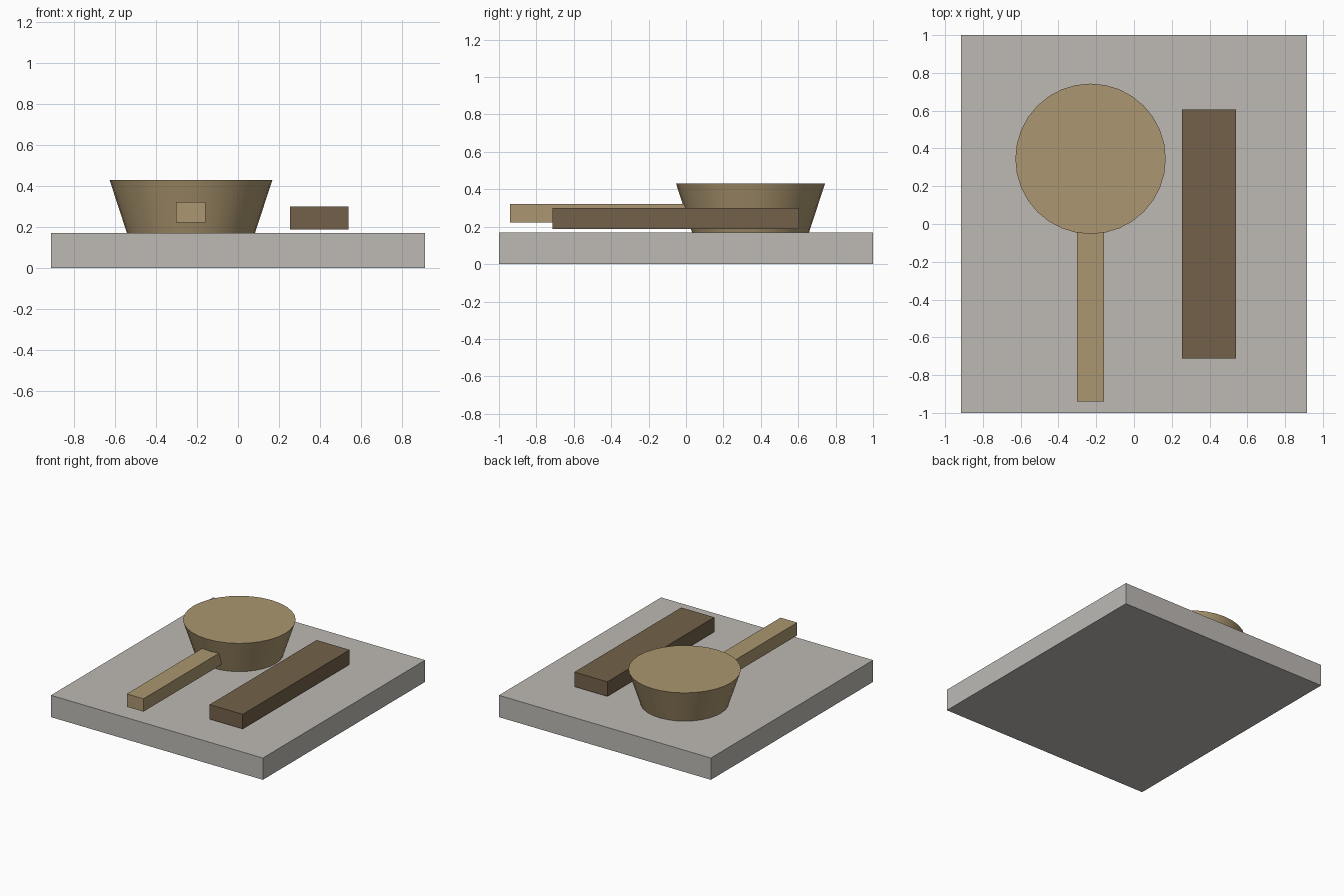
import bpy
import math

cube = bpy.data.objects.get("Cube")
if cube:
    bpy.data.objects.remove(cube, do_unlink=True)


def make_material(name, rgb):
    mat = bpy.data.materials.new(name)
    mat.use_nodes = True
    color = (*rgb, 1.0)
    mat.diffuse_color = color
    bsdf = next(n for n in mat.node_tree.nodes if n.type == "BSDF_PRINCIPLED")
    bsdf.inputs["Base Color"].default_value = color
    return mat


def box(name, low, high, mat):
    center = [(a + b) / 2 for a, b in zip(low, high)]
    bpy.ops.mesh.primitive_cube_add(size=1, location=center)
    obj = bpy.context.object
    obj.name = name
    obj.scale = [b - a for a, b in zip(low, high)]
    bpy.ops.object.transform_apply(location=False, rotation=False, scale=True)
    obj.data.materials.append(mat)
    return obj


stone = make_material("pale stone", (0.51, 0.49, 0.46))
light_wood = make_material("light wood", (0.41, 0.305, 0.16))
dark_wood = make_material("dark wood", (0.17, 0.12, 0.067))

# Base slab
box("base_slab", (-0.915, -1.0, 0.0), (0.915, 1.0, 0.17), stone)

# Tapered round head of the ladle, wider at the top
bottom, top = 0.17, 0.43
bpy.ops.mesh.primitive_cone_add(
    vertices=32, radius1=0.313, radius2=0.398, depth=top - bottom,
    location=(-0.23, 0.345, (bottom + top) / 2))
head = bpy.context.object
head.name = "ladle_head"
head.data.materials.append(light_wood)
bpy.ops.object.shade_smooth_by_angle(angle=math.radians(30))

# Straight handle running into the head
box("ladle_handle", (-0.302, -0.94, 0.222), (-0.158, 0.06, 0.322), light_wood)

# Loose bar beside the ladle, hovering just above the slab
box("side_bar", (0.255, -0.713, 0.187), (0.54, 0.605, 0.301), dark_wood)
